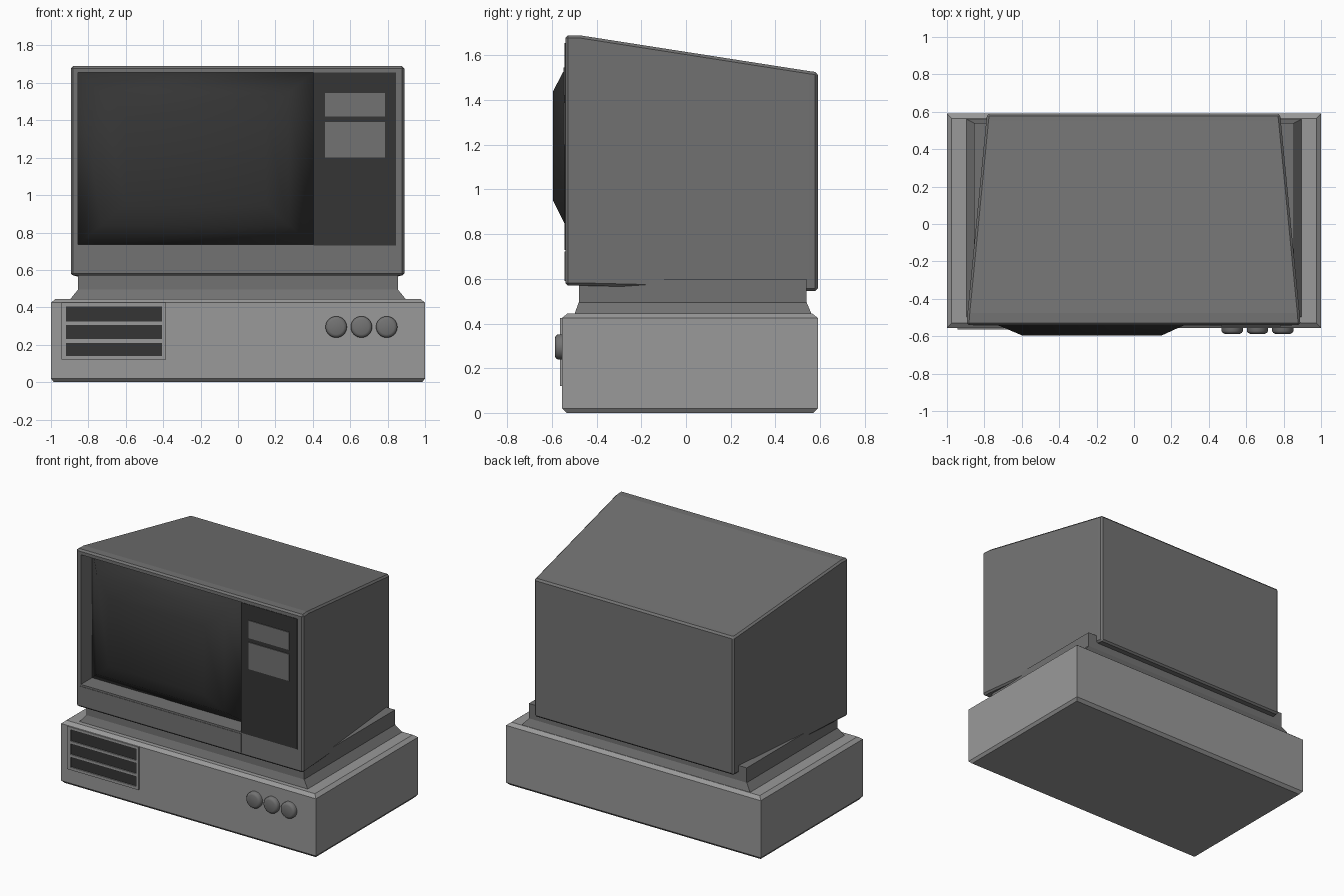
import bpy, bmesh, math

if "Cube" in bpy.data.objects:
    bpy.data.objects.remove(bpy.data.objects["Cube"])


def shade(name, g):
    m = bpy.data.materials.new(name)
    m.diffuse_color = (g, g, g, 1)
    m.use_nodes = True
    m.node_tree.nodes["Principled BSDF"].inputs["Base Color"].default_value = m.diffuse_color
    return m


LIGHT, MID, DARK = shade("light_grey", 0.32), shade("mid_grey", 0.17), shade("dark_grey", 0.035)


def finish(name, bm, mat):
    bmesh.ops.recalc_face_normals(bm, faces=bm.faces)
    me = bpy.data.meshes.new(name)
    bm.to_mesh(me)
    bm.free()
    ob = bpy.data.objects.new(name, me)
    bpy.context.collection.objects.link(ob)
    me.materials.append(mat)
    return ob


def loft(name, rings, axis, mat):
    """Closed solid through rectangles (level, a0, a1, b0, b1); a = x, b = z or y."""
    bm = bmesh.new()
    loops = []
    for t, a0, a1, b0, b1 in rings:
        pts = [(a0, b0), (a1, b0), (a1, b1), (a0, b1)]
        loops.append([bm.verts.new((a, t, b) if axis == 'y' else (a, b, t)) for a, b in pts])
    for lo, hi in zip(loops, loops[1:]):
        for i in range(4):
            j = (i + 1) % 4
            bm.faces.new((lo[i], lo[j], hi[j], hi[i]))
    bm.faces.new(loops[0])
    bm.faces.new(loops[-1])
    return finish(name, bm, mat)


def box(name, x0, x1, y0, y1, z0, z1, mat):
    return loft(name, [(y0, x0, x1, z0, z1), (y1, x0, x1, z0, z1)], 'y', mat)


def apply(ob, mod):
    bpy.context.view_layer.objects.active = ob
    bpy.ops.object.modifier_apply(modifier=mod.name)


# Base unit with chamfered top and bottom
loft("base_case", [(0, -.985, .985, -.535, .57), (.02, -1, 1, -.555, .59),
                   (.425, -1, 1, -.555, .59), (.445, -.975, .975, -.53, .565)], 'z', LIGHT)

# Flared pedestal
loft("pedestal", [(.44, -.9, .9, -.50, .563), (.495, -.855, .855, -.48, .54),
                  (.60, -.855, .855, -.48, .54)], 'z', MID)

# Monitor housing, tapering to the back
monitor = loft("monitor_case", [(-.54, -.895, .89, .57, 1.69), (-.475, -.89, .885, .57, 1.69),
                                (.55, -.79, .785, .545, 1.53), (.59, -.785, .78, .545, 1.525)], 'y', MID)
bev = monitor.modifiers.new("bevel", 'BEVEL')
bev.width = .012
bev.segments = 1
bev.limit_method = 'ANGLE'
bev.angle_limit = math.radians(45)
apply(monitor, bev)

# Screen recess
cutter = box("recess_cutter", -.855, .405, -.7, -.405, .735, 1.655, MID)
cutter.hide_render = True
cut = monitor.modifiers.new("recess", 'BOOLEAN')
cut.object = cutter
cut.solver = 'EXACT'
apply(monitor, cut)
bpy.data.objects.remove(cutter)

# Bulging screen
screen = loft("screen", [(-.40, -.855, .405, .735, 1.655), (-.415, -.855, .405, .735, 1.655),
                         (-.54, -.73, .27, .84, 1.545), (-.595, -.60, .15, .95, 1.44)], 'y', DARK)
screen.data.polygons.foreach_set("use_smooth", [True] * len(screen.data.polygons))

# Control panel, its two plates, and the lower trim
box("control_panel", .405, .845, -.543, -.50, .73, 1.655, DARK)
for i, (z0, z1) in enumerate([(1.42, 1.545), (1.20, 1.39)]):
    box(f"panel_plate_{i + 1}", .465, .785, -.548, -.51, z0, z1, MID)
box("lower_trim", -.86, .405, -.543, -.50, .59, .722, MID)

# Disk drive bay: dark backing behind a frame with three openings
box("drive_slots", -.93, -.40, -.557, -.53, .13, .415, DARK)
for i, (z0, z1) in enumerate([(.12, .14), (.21, .23), (.305, .325), (.405, .425)]):
    box(f"drive_bar_{i + 1}", -.945, -.385, -.565, -.54, z0, z1, LIGHT)
for side, x0, x1 in [("left", -.945, -.92), ("right", -.405, -.385)]:
    box(f"drive_frame_{side}", x0, x1, -.565, -.54, .12, .425, LIGHT)

# Three round knobs
for i, x in enumerate((.525, .66, .795)):
    bm = bmesh.new()
    prev = None
    for y, r in [(-.54, .057), (-.573, .057), (-.582, .051), (-.587, .04)]:
        ring = [bm.verts.new((x + r * math.cos(k * math.tau / 32), y,
                              .295 + r * math.sin(k * math.tau / 32))) for k in range(32)]
        if prev:
            for k in range(32):
                n = (k + 1) % 32
                bm.faces.new((prev[k], prev[n], ring[n], ring[k]))
        else:
            bm.faces.new(ring)
        prev = ring
    bm.faces.new(prev)
    knob = finish(f"knob_{i + 1}", bm, MID)
    bpy.ops.object.select_all(action='DESELECT')
    knob.select_set(True)
    bpy.context.view_layer.objects.active = knob
    bpy.ops.object.shade_smooth_by_angle(angle=math.radians(40))
